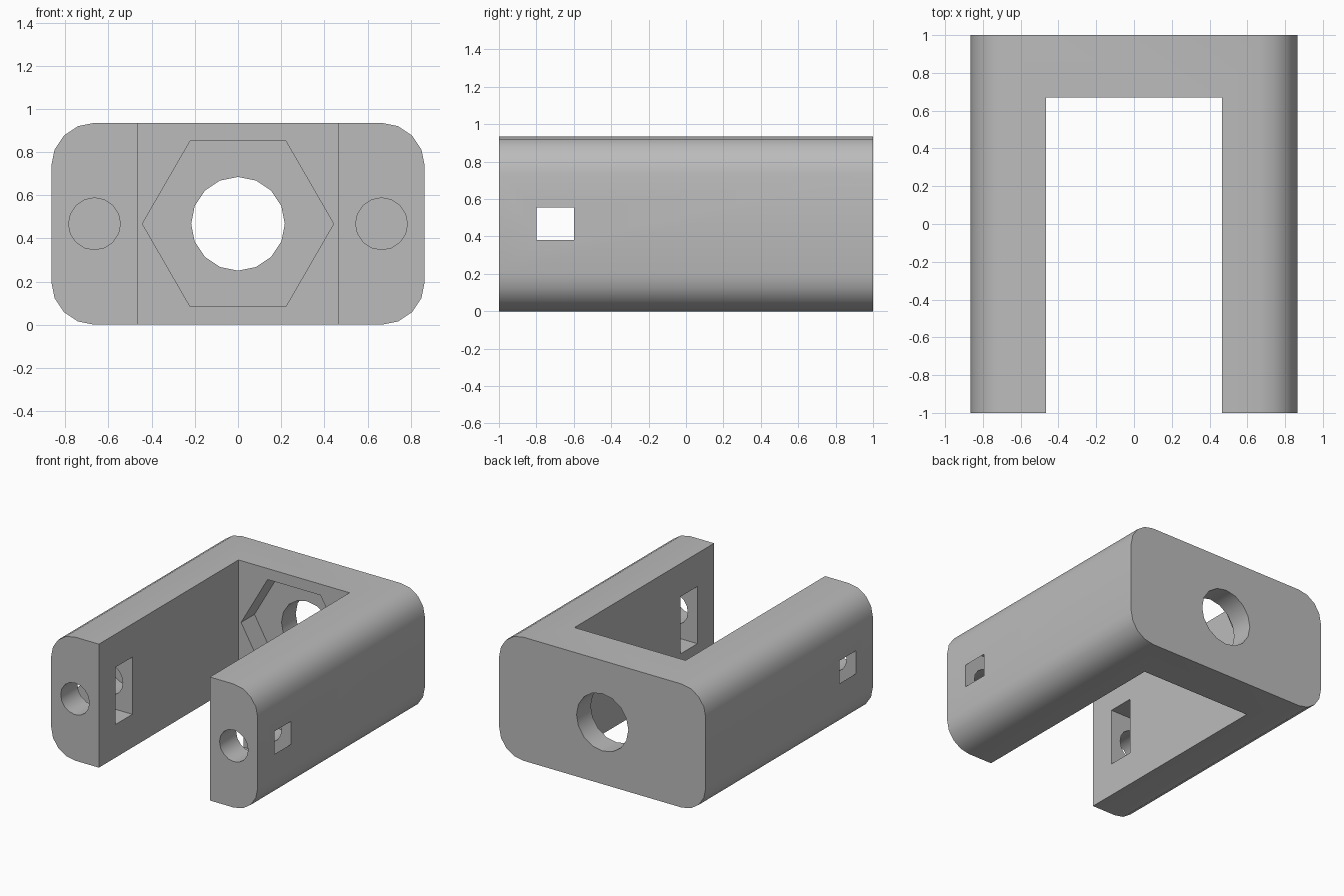
import bpy
import math

cube = bpy.data.objects.get("Cube")
if cube:
    bpy.data.objects.remove(cube, do_unlink=True)

HALF_W, HEIGHT, CORNER = 0.865, 0.935, 0.2
MID_Z = HEIGHT / 2
SLOT = 0.465          # half width of the gap between the arms
WALL_Y = 0.67         # inner face of the cross wall
ARM_X = HALF_W - CORNER

grey = bpy.data.materials.new("light grey plastic")
grey.use_nodes = True
colour = (0.5, 0.5, 0.5, 1)
grey.diffuse_color = colour
grey.node_tree.nodes["Principled BSDF"].inputs["Base Color"].default_value = colour


def ring(cx, cz, radius, sides):
    """Regular polygon in the xz plane with a corner on the x axis."""
    return [(cx + radius * math.cos(math.tau * i / sides),
             cz + radius * math.sin(math.tau * i / sides)) for i in range(sides)]


def box(x0, x1, z0, z1):
    return [(x0, z0), (x1, z0), (x1, z1), (x0, z1)]


def prism(name, profile, y0, y1):
    """Extrude a counter-clockwise xz profile from y0 to y1."""
    n = len(profile)
    verts = [(x, y, z) for y in (y0, y1) for x, z in profile]
    faces = [tuple(range(n)), tuple(reversed(range(n, 2 * n)))]
    faces += [(i, i + n, (i + 1) % n + n, (i + 1) % n) for i in range(n)]
    mesh = bpy.data.meshes.new(name)
    mesh.from_pydata(verts, [], faces)
    mesh.materials.append(grey)
    obj = bpy.data.objects.new(name, mesh)
    bpy.context.collection.objects.link(obj)
    return obj


def cut(target, cutter):
    """Subtract the cutter, then discard it."""
    mod = target.modifiers.new("cut", "BOOLEAN")
    mod.operation = "DIFFERENCE"
    mod.solver = "EXACT"
    mod.object = cutter
    bpy.context.view_layer.objects.active = target
    bpy.ops.object.modifier_apply(modifier=mod.name)
    bpy.data.objects.remove(cutter, do_unlink=True)


# Rounded block
outline = []
for quarter, (sx, sz) in enumerate([(1, 1), (-1, 1), (-1, -1), (1, -1)]):
    for step in range(5):
        a = math.pi / 2 * (quarter + step / 4)
        outline.append((sx * ARM_X + CORNER * math.cos(a),
                        MID_Z + sz * (MID_Z - CORNER) + CORNER * math.sin(a)))
bracket = prism("u_bracket", outline, -1, 1)

# Gap between the arms
cut(bracket, prism("gap_cutter", box(-SLOT, SLOT, -0.2, HEIGHT + 0.2), -1.2, WALL_Y))

# Bore and hexagonal recess in the cross wall
cut(bracket, prism("bore_cutter", ring(0, MID_Z, 0.217, 16), 0.5, 1.2))
cut(bracket, prism("hex_recess_cutter", ring(0, MID_Z, 0.443, 6), 0.5, WALL_Y + 0.16))

# Nut trap and screw hole in each arm
NUT_R = 0.25
FLAT = NUT_R * math.sqrt(3) / 2
for side in (-1, 1):
    # Half hexagon toward the outside, straight opening toward the gap
    trap = [(SLOT - 0.1, MID_Z - FLAT), (ARM_X + NUT_R / 2, MID_Z - FLAT),
            (ARM_X + NUT_R, MID_Z), (ARM_X + NUT_R / 2, MID_Z + FLAT),
            (SLOT - 0.1, MID_Z + FLAT)]
    if side < 0:
        trap = [(-x, z) for x, z in reversed(trap)]
    cut(bracket, prism("nut_trap_cutter", trap, -0.8, -0.6))
    cut(bracket, prism("screw_hole_cutter", ring(side * ARM_X, MID_Z, 0.12, 16), -1.2, -0.4))

# Smooth rounded surfaces, sharp edges elsewhere
bpy.ops.object.select_all(action="DESELECT")
bracket.select_set(True)
bpy.context.view_layer.objects.active = bracket
bpy.ops.object.shade_smooth_by_angle(angle=math.radians(30))
